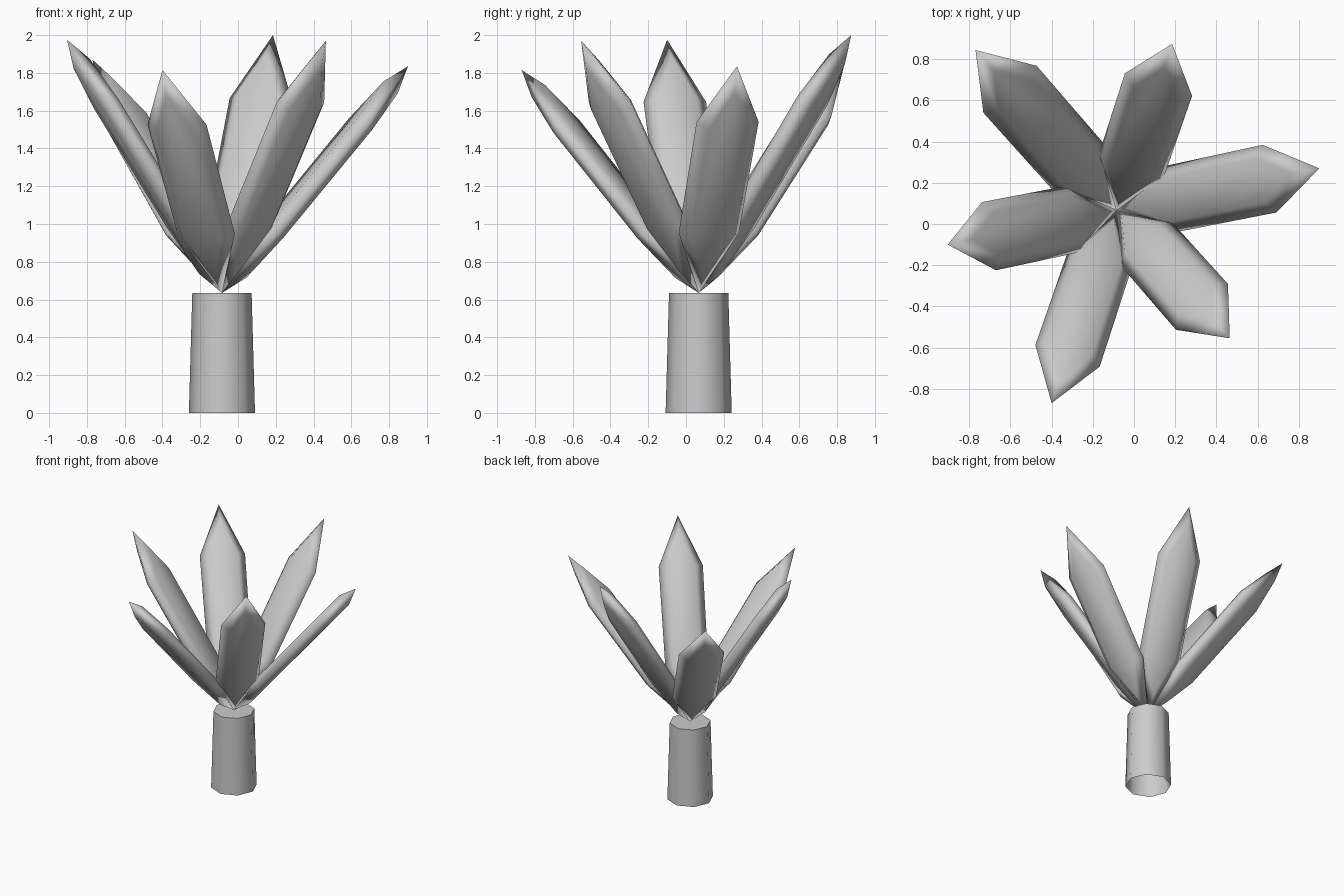
import bpy, bmesh, math
from mathutils import Vector

if "Cube" in bpy.data.objects:
    bpy.data.objects.remove(bpy.data.objects["Cube"])

ROOT = Vector((-0.085, 0.067, 0.635))


def make_object(name, bm):
    bmesh.ops.recalc_face_normals(bm, faces=bm.faces)
    for f in bm.faces:
        f.smooth = True
    mesh = bpy.data.meshes.new(name)
    bm.to_mesh(mesh)
    bm.free()
    ob = bpy.data.objects.new(name, mesh)
    bpy.context.collection.objects.link(ob)
    return ob


# Trunk: tapered octagonal tube with a top cap and an open base
bm = bmesh.new()
rings = []
for r, z in ((0.175, 0.0), (0.157, 0.635)):
    rings.append([bm.verts.new((ROOT.x + r * math.cos(i * math.tau / 8),
                                ROOT.y + r * math.sin(i * math.tau / 8), z))
                  for i in range(8)])
for i in range(8):
    j = (i + 1) % 8
    bm.faces.new((rings[0][i], rings[0][j], rings[1][j], rings[1][i]))
cap = bm.faces.new(rings[1])
trunk = make_object("trunk", bm)
for e in trunk.data.edges:
    if all(trunk.data.vertices[v].co.z > 0.6 for v in e.vertices):
        e.use_edge_sharp = True

# Leaf outlines as (distance along, side offset), in fractions of leaf length
RIM = [(0, 0), (0.265, 0.104), (0.755, 0.107), (1, 0),
       (0.755, -0.107), (0.265, -0.104)]
FACE = [(0.095, 0), (0.273, 0.068), (0.747, 0.07), (0.906, 0),
        (0.747, -0.07), (0.273, -0.068)]
THICK = 0.032


def leaf(name, tip):
    """Hexagonal blade with bevelled front and back faces, from ROOT to tip."""
    axis = Vector(tip) - ROOT
    size = axis.length
    side = Vector((axis.y, -axis.x, 0)).normalized() * size
    up = side.cross(axis).normalized() * size
    bm = bmesh.new()

    def ring(outline, h):
        return [bm.verts.new(ROOT + axis * s + side * w + up * h) for s, w in outline]

    back, rim, front = ring(FACE, -THICK), ring(RIM, 0), ring(FACE, THICK)
    for a, b in ((back, rim), (rim, front)):
        for i in range(6):
            j = (i + 1) % 6
            bm.faces.new((a[i], a[j], b[j], b[i]))
    bm.faces.new(back)
    bm.faces.new(front)
    return make_object(name, bm)


# Six leaves fanned around the top of the trunk
TIPS = [(-0.77, 0.845, 1.87), (0.185, 0.875, 2.0), (0.90, 0.27, 1.835),
        (0.465, -0.555, 1.97), (-0.40, -0.87, 1.815), (-0.905, -0.10, 1.975)]
for n, tip in enumerate(TIPS, 1):
    leaf(f"leaf_{n}", tip)
